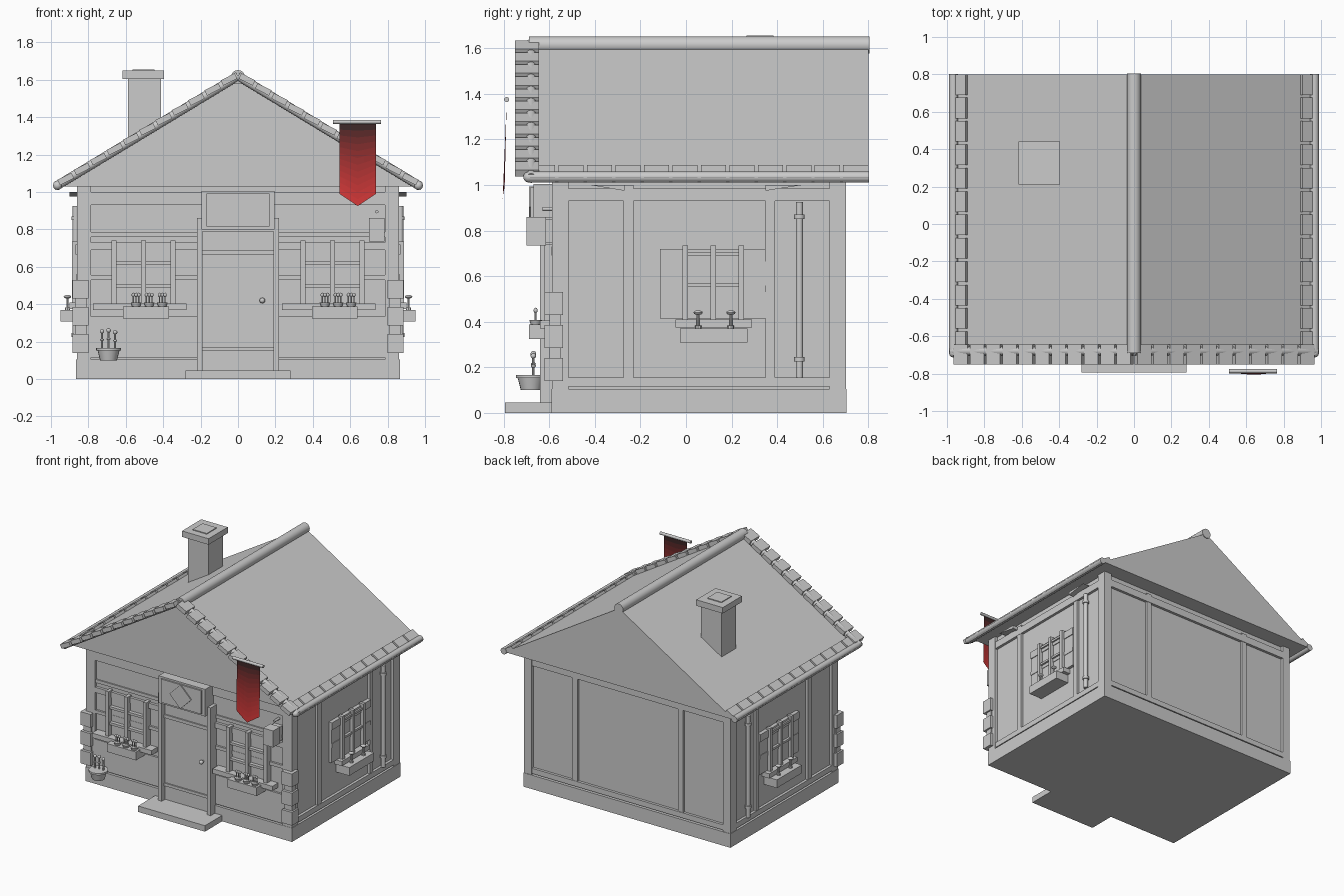
import bpy, bmesh, math
from mathutils import Matrix, Vector

if "Cube" in bpy.data.objects:
    bpy.data.objects.remove(bpy.data.objects["Cube"])


def finish(name, bm, smooth=False):
    me = bpy.data.meshes.new(name)
    bmesh.ops.recalc_face_normals(bm, faces=bm.faces)
    bm.to_mesh(me)
    bm.free()
    ob = bpy.data.objects.new(name, me)
    bpy.context.collection.objects.link(ob)
    if smooth:
        bpy.ops.object.select_all(action='DESELECT')
        bpy.context.view_layer.objects.active = ob
        ob.select_set(True)
        bpy.ops.object.shade_smooth_by_angle(angle=math.radians(40))
    return ob


def add_box(bm, x0, x1, y0, y1, z0, z1, rot=None):
    m = Matrix.Translation(((x0 + x1) / 2, (y0 + y1) / 2, (z0 + z1) / 2))
    if rot:
        m = m @ rot
    m = m @ Matrix.Diagonal((x1 - x0, y1 - y0, z1 - z0, 1))
    bmesh.ops.create_cube(bm, size=1, matrix=m)


def boxes(name, items):
    bm = bmesh.new()
    for b in items:
        add_box(bm, *b)
    return finish(name, bm)


def add_rod(bm, a, b, r, r2=None, n=16):
    a, b = Vector(a), Vector(b)
    d = b - a
    m = Matrix.Translation((a + b) / 2) @ d.to_track_quat('Z', 'Y').to_matrix().to_4x4()
    bmesh.ops.create_cone(bm, cap_ends=True, segments=n, radius1=r,
                          radius2=r if r2 is None else r2, depth=d.length, matrix=m)


def add_ball(bm, c, r, sz=1):
    m = Matrix.Translation(c) @ Matrix.Diagonal((1, 1, sz, 1))
    bmesh.ops.create_uvsphere(bm, u_segments=12, v_segments=8, radius=r, matrix=m)


def both(items):
    return items + [(-b[1], -b[0]) + tuple(b[2:]) for b in items]


# Body and plinth
boxes("plinth", [(-.865, .865, -.59, .705, 0, .105)])
boxes("walls", [(-.84, .84, -.57, .68, .1, 1.03)])

# Timber frame: corner posts, intermediate posts and rails
boxes("corner_posts", both([(.785, .862, -.588, -.515, .105, 1.03),
                            (.80, .862, .63, .702, .105, 1.03)]))
boxes("side_posts", both([(.83, .858, -.275, -.23, .12, 1.0),
                          (.83, .858, .35, .39, .12, 1.0)]))
boxes("side_rails", both([(.83, .86, -.58, .70, .115, .155),
                          (.83, .86, -.58, .70, .93, .985)]))
boxes("back_posts", both([(.42, .465, .67, .697, .12, 1.0)]))
boxes("back_rails", [(-.86, .86, .67, .70, .115, .155), (-.86, .86, .67, .70, .93, .985)])
boxes("front_rails", [(-.86, .86, -.585, -.56, .93, 1.0)]
      + both([(.2, .8, -.58, -.56, .76, .785), (.22, .79, -.585, -.56, .115, .335)]))

# Corner stones
boxes("corner_stones", both([(.80, .885, -.62, -.54, z, z + .1) for z in (.14, .285, .43)]
                            + [(.81, .872, -.60, -.55, .14, .53)]))

# Eave braces under the roof
bm = bmesh.new()
for s in (-1, 1):
    for y0, y1 in ((-.42, -.27), (.51, .35)):
        v = [bm.verts.new((s * x, y, z)) for x in (.84, .9)
             for y, z in ((y0, 1.0), (y1, 1.0), (y1, .975))]
        bm.faces.new(v[:3])
        bm.faces.new(v[3:])
        for i in range(3):
            j = (i + 1) % 3
            bm.faces.new((v[i], v[j], v[j + 3], v[i + 3]))
finish("eave_braces", bm)

# Roof prism
EX, EZ, RZ = .96, 1.03, 1.615
bm = bmesh.new()
ends = [[bm.verts.new((x, y, z)) for x, z in ((-EX, EZ), (EX, EZ), (0, RZ))] for y in (-.65, .80)]
for e in ends:
    bm.faces.new(e)
for i in range(3):
    j = (i + 1) % 3
    bm.faces.new((ends[0][i], ends[0][j], ends[1][j], ends[1][i]))
finish("roof", bm)

# Ridge pole, eave poles and front verge poles
bm = bmesh.new()
add_rod(bm, (0, -.69, 1.615), (0, .805, 1.615), .037, n=20)
for s in (-1, 1):
    add_rod(bm, (s * .965, -.69, 1.035), (s * .965, .803, 1.035), .024)
    add_ball(bm, (s * .965, -.69, 1.035), .024)
    add_rod(bm, (s * .975, -.68, EZ), (0, -.68, RZ + .005), .024)
finish("roof_poles", bm, True)

# Tiles along the front verge and the eaves
slope = math.atan2(RZ - EZ, EX)
bm = bmesh.new()
for s in (-1, 1):
    rot = Matrix.Rotation(s * slope, 4, 'Y')
    tilt = Matrix.Rotation(s * (slope - .08), 4, 'Y')
    for i in range(11):
        t = (i + .55) / 11
        x, z = s * EX * t, RZ + (EZ - RZ) * t + .016
        add_box(bm, x - .042, x + .042, -.75, -.645, z - .016, z + .016, tilt)
    for i in range(12):
        y = .745 - .125 * i
        x, z = s * .938, 1.05
        add_box(bm, x - .052, x + .052, y - .055, y + .055, z - .014, z + .014, rot)
finish("roof_tiles", bm)

# Chimney
boxes("chimney", [(-.587, -.413, .24, .413, 1.15, 1.61), (-.617, -.395, .212, .442, 1.605, 1.65),
                  (-.565, -.447, .265, .383, 1.64, 1.656)])

# Step, door, frame and header with diamond
boxes("front_step", [(-.28, .28, -.795, -.585, 0, .045)])
boxes("door", [(-.195, .19, -.60, -.56, .045, .86), (-.195, .19, -.61, -.59, .15, .172),
               (-.195, .19, -.61, -.59, .665, .69)])
boxes("door_frame", both([(.19, .22, -.64, -.56, .045, .86)]) + [(-.22, .22, -.635, -.56, .79, .86)])
boxes("door_header", [(-.195, .195, -.67, -.56, .80, 1.005), (-.168, .168, -.682, -.65, .815, .992)])
boxes("header_diamond", [(-.064, .064, -.69, -.67, .84, .968, Matrix.Rotation(math.pi / 4, 4, 'Y'))])
bm = bmesh.new()
add_rod(bm, (.13, -.60, .42), (.13, -.62, .42), .007)
add_ball(bm, (.13, -.625, .42), .015)
finish("door_knob", bm, True)

# Wall box and hook right of the door
boxes("wall_box", [(.705, .775, -.685, -.56, .745, .85), (.70, .784, -.70, -.615, .735, .86)])
bm = bmesh.new()
add_rod(bm, (.742, -.56, .895), (.742, -.63, .895), .009)
finish("wall_hook", bm, True)

# Front windows with sills, flower boxes and potted flowers
for tag, c in (("left", -.505), ("right", .505)):
    boxes(tag + "_window_surround", [(c - .285, c + .285, -.59, -.56, .69, .73),
                                     (c - .285, c + .285, -.585, -.56, .53, .555),
                                     (c - .17, c + .17, -.583, -.56, .40, .73)])
    boxes(tag + "_window_bars",
          [(c + d - .013, c + d + .013, -.62, -.57, .40, .742) for d in (-.157, 0, .157)]
          + [(c - .17, c + .17, -.61, -.57, z, z + .018) for z in (.49, .61)])
    boxes(tag + "_window_sill", [(c - .27, c + .23, -.64, -.56, .37, .405)])
    boxes(tag + "_flower_box", [(c - .11, c + .135, -.69, -.58, .325, .388)])
    bm = bmesh.new()
    for d in (-.07, 0, .07):
        x = c + d + .03
        add_rod(bm, (x, -.66, .385), (x, -.66, .408), .02, .028, 12)
        for k in (-.015, 0, .015):
            add_rod(bm, (x + k, -.66, .405), (x + k, -.66, .45), .004, n=6)
            add_ball(bm, (x + k, -.66, .45), .009, 1.3)
    finish(tag + "_potted_flowers", bm, True)

# Side windows, flower boxes and mushroom-shaped flowers
Y = .12
boxes("side_window_surrounds", both([(.83, .868, -.115, .35, .665, .72), (.83, .866, -.115, .35, .53, .56),
                                     (.83, .862, -.115, .35, .415, .72)]))
boxes("side_window_bars", both([(.85, .887, Y + d - .012, Y + d + .012, .40, .735) for d in (-.123, 0, .123)]
                               + [(.85, .88, Y - .13, Y + .13, z, z + .016) for z in (.555, .69)]))
boxes("side_window_sills", both([(.83, .90, -.045, .29, .375, .41)]))
boxes("side_flower_boxes", both([(.84, .95, -.027, .27, .308, .37)]))
bm = bmesh.new()
for s in (-1, 1):
    for y in (.053, .197):
        add_rod(bm, (s * .912, y, .36), (s * .912, y, .44), .006, n=8)
        add_rod(bm, (s * .912, y, .365), (s * .912, y, .383), .014, n=8)
        add_ball(bm, (s * .912, y, .44), .02, .5)
finish("side_flowers", bm, True)

# Downpipes with collars
bm = bmesh.new()
for s in (-1, 1):
    add_rod(bm, (s * .868, .498, .155), (s * .868, .498, .925), .016)
    for z in (.235, .86):
        add_rod(bm, (s * .868, .498, z - .01), (s * .868, .498, z + .01), .023)
finish("downpipes", bm, True)

# Hanging planter with three flowers
bm = bmesh.new()
add_rod(bm, (-.692, -.68, .10), (-.692, -.68, .158), .045, .06, 20)
add_rod(bm, (-.692, -.68, .153), (-.692, -.68, .167), .067, n=20)
for x, h in ((-.727, .255), (-.692, .26), (-.657, .25)):
    add_rod(bm, (x, -.67, .16), (x, -.67, h), .006, n=8)
    add_ball(bm, (x, -.67, h), .012)
    add_ball(bm, (x, -.67, h - .045), .011, .6)
finish("planter", bm, True)

# Banner pole and cloth, fading from black to red
bm = bmesh.new()
add_rod(bm, (.508, -.787, 1.375), (.765, -.787, 1.375), .011)
finish("banner_pole", bm, True)
ROWS, COLS = 12, 6
bm = bmesh.new()
grid = []
for r in range(ROWS + 1):
    t = r / ROWS
    row = []
    for c in range(COLS + 1):
        u = 2 * c / COLS - 1
        drop = .375 + .065 * (1 - abs(u))
        row.append(bm.verts.new((.64 + .097 * u, -.787 - .018 * t * (1 - .5 * u * u), 1.365 - drop * t)))
    grid.append(row)
for r in range(ROWS):
    for c in range(COLS):
        f = bm.faces.new((grid[r][c], grid[r + 1][c], grid[r + 1][c + 1], grid[r][c + 1]))
        f.material_index = r
banner = finish("banner", bm)
for r in range(ROWS):
    t = (r + .5) / ROWS
    mat = bpy.data.materials.new("banner_red_%d" % r)
    mat.diffuse_color = (.02 + .66 * t, .02 + .02 * t, .02 + .02 * t, 1)
    mat.use_nodes = True
    mat.node_tree.nodes["Principled BSDF"].inputs["Base Color"].default_value = mat.diffuse_color
    banner.data.materials.append(mat)
